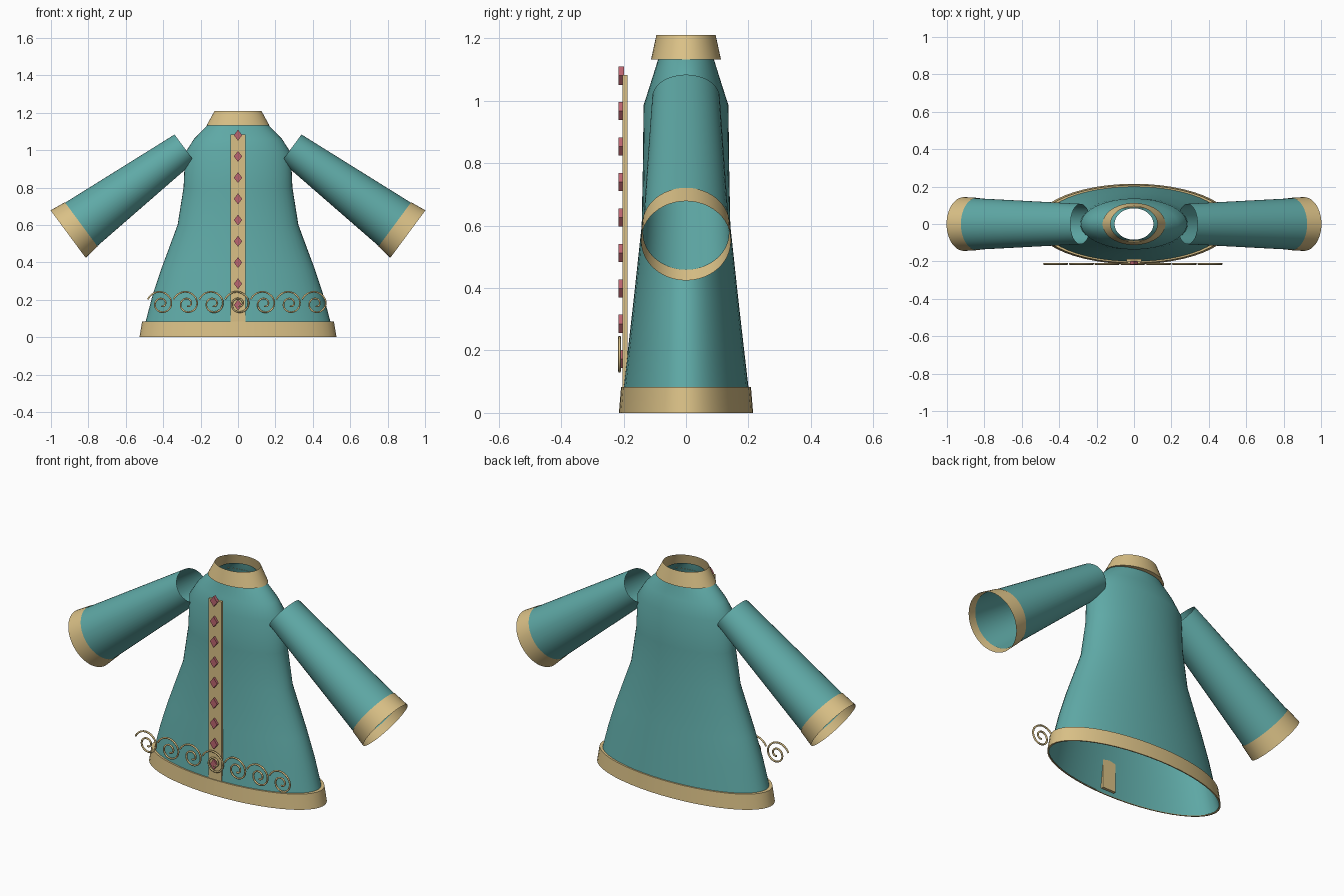
import bpy, bmesh, math
from mathutils import Vector

if "Cube" in bpy.data.objects:
    bpy.data.objects.remove(bpy.data.objects["Cube"])


def material(name, rgb):
    m = bpy.data.materials.new(name)
    m.diffuse_color = (*rgb, 1)
    m.use_nodes = True
    m.node_tree.nodes["Principled BSDF"].inputs["Base Color"].default_value = m.diffuse_color
    return m


TEAL = material("teal cloth", (0.115, 0.402, 0.386))
GOLD = material("gold trim", (0.70, 0.53, 0.24))
PINK = material("rose gem", (0.50, 0.13, 0.16))


def finish(name, bm, mat, smooth=True):
    bmesh.ops.recalc_face_normals(bm, faces=bm.faces)
    mesh = bpy.data.meshes.new(name)
    bm.to_mesh(mesh)
    bm.free()
    mesh.materials.append(mat)
    ob = bpy.data.objects.new(name, mesh)
    bpy.context.collection.objects.link(ob)
    if smooth:
        bpy.ops.object.select_all(action='DESELECT')
        ob.select_set(True)
        bpy.context.view_layer.objects.active = ob
        bpy.ops.object.shade_smooth_by_angle(angle=math.radians(35))
    return ob


def loft(name, rings, mat, origin=(0, 0, 0), u=(1, 0, 0), v=(0, 1, 0), d=(0, 0, 1), n=48):
    """Open tube through elliptical rings given as (distance, u radius, v radius)."""
    o, u, v, d = Vector(origin), Vector(u), Vector(v), Vector(d)
    bm = bmesh.new()
    rows = []
    for t, ru, rv in rings:
        rows.append([bm.verts.new(o + d * t
                                  + u * ru * math.cos(2 * math.pi * i / n)
                                  + v * rv * math.sin(2 * math.pi * i / n)) for i in range(n)])
    for a, b in zip(rows, rows[1:]):
        for i in range(n):
            j = (i + 1) % n
            bm.faces.new((a[i], a[j], b[j], b[i]))
    return finish(name, bm, mat)


def prism(name, outline, y0, y1, mat):
    """Solid from an x-z outline between two y depths."""
    bm = bmesh.new()
    front = bm.faces.new([bm.verts.new((x, y0, z)) for x, z in outline])
    out = bmesh.ops.extrude_face_region(bm, geom=[front], use_keep_orig=True)
    for e in out["geom"]:
        if isinstance(e, bmesh.types.BMVert):
            e.co.y = y1
    return finish(name, bm, mat, smooth=False)


# Flared robe body, open at the neck and the hem
loft("robe_body", [(0.003, 0.518, 0.209), (0.083, 0.494, 0.2), (0.22, 0.458, 0.184),
                   (0.36, 0.412, 0.168), (0.6, 0.323, 0.142), (0.8, 0.291, 0.138),
                   (0.985, 0.283, 0.136), (1.06, 0.235, 0.112), (1.13, 0.165, 0.09),
                   (1.17, 0.104, 0.084)], TEAL)

# Hem band and collar
loft("hem_band", [(0.0, 0.518, 0.209), (0.0, 0.527, 0.215),
                  (0.083, 0.513, 0.208), (0.083, 0.494, 0.2)], GOLD)
loft("collar", [(1.132, 0.16, 0.088), (1.132, 0.168, 0.112), (1.21, 0.125, 0.095)], GOLD)

# Sleeves with flared cuffs, open at both ends
for side, s in (("right", 1), ("left", -1)):
    frame = dict(origin=(0.286 * s, 0, 1.011), u=(0.594 * s, 0, 0.804),
                 v=(0, 1, 0), d=(0.804 * s, 0, -0.594))
    loft(side + "_sleeve", [(0, 0.09, 0.108), (0.73, 0.148, 0.139)], TEAL, **frame)
    loft(side + "_cuff", [(0.687, 0.147, 0.14), (0.774, 0.158, 0.144)], GOLD, **frame)

# Front placket strip
prism("placket", [(-0.04, 0.02), (0.04, 0.02), (0.04, 1.083), (-0.04, 1.083)],
      -0.203, -0.188, GOLD)

# Row of diamond gems
for i in range(9):
    z = 1.08 - i * 0.1135
    prism(f"gem_{i + 1}", [(0, z - 0.029), (0.022, z), (0, z + 0.029), (-0.022, z)],
          -0.216, -0.198, PINK)

# Spiral embroidery above the hem
for i in range(7):
    cx = -0.408 + i * 0.1375
    curve = bpy.data.curves.new("swirl", 'CURVE')
    curve.dimensions = '3D'
    curve.bevel_depth = 0.005
    curve.bevel_resolution = 1
    curve.use_fill_caps = True
    spline = curve.splines.new('POLY')
    steps = 48
    spline.points.add(steps)
    for k in range(steps + 1):
        f = k / steps
        a = math.radians(162 - 620 * f)
        r = 0.078 - 0.012 * min(1, f * 6) - 0.054 * f
        spline.points[k].co = (cx + r * math.cos(a), -0.213, 0.178 + r * math.sin(a), 1)
    curve.materials.append(GOLD)
    ob = bpy.data.objects.new(f"swirl_{i + 1}", curve)
    bpy.context.collection.objects.link(ob)
